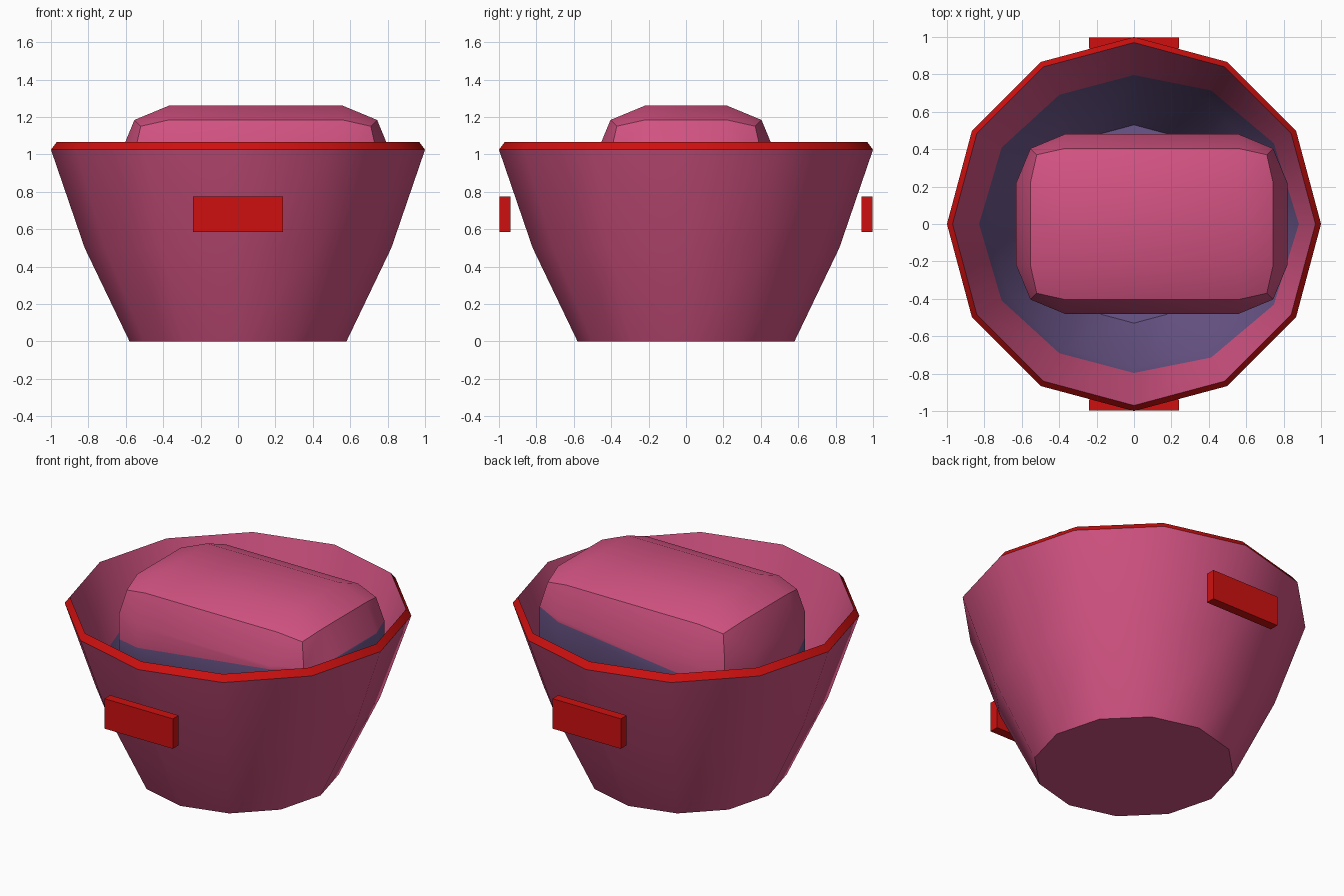
import bpy, bmesh
from math import sin, cos, tau, radians
from mathutils import Vector

cube = bpy.data.objects.get("Cube")
if cube:
    bpy.data.objects.remove(cube)


def material(name, rgb):
    m = bpy.data.materials.new(name)
    m.use_nodes = True
    m.diffuse_color = (*rgb, 1)
    m.node_tree.nodes["Principled BSDF"].inputs["Base Color"].default_value = (*rgb, 1)
    return m


PINK, PURPLE, RED = range(3)
MATERIALS = [
    material("pink", (0.64, 0.085, 0.22)),
    material("dusky purple", (0.147, 0.093, 0.25)),
    material("red", (0.62, 0.005, 0.005)),
]
SIDES = 12


def finish(name, bm, smooth=True):
    bmesh.ops.recalc_face_normals(bm, faces=bm.faces)
    mesh = bpy.data.meshes.new(name)
    bm.to_mesh(mesh)
    bm.free()
    for m in MATERIALS:
        mesh.materials.append(m)
    obj = bpy.data.objects.new(name, mesh)
    bpy.context.collection.objects.link(obj)
    if smooth:
        bpy.ops.object.select_all(action='DESELECT')
        obj.select_set(True)
        bpy.context.view_layer.objects.active = obj
        bpy.ops.object.shade_smooth_by_angle(angle=radians(40))
    return obj


def block(size, centre):
    bm = bmesh.new()
    bmesh.ops.create_cube(bm, size=1)
    bmesh.ops.scale(bm, vec=size, verts=bm.verts)
    bmesh.ops.translate(bm, vec=centre, verts=bm.verts)
    return bm


# Bucket: twelve-sided shell, from the base up over the rim and down inside
def level(radius, z):
    return lambda a: (radius, z)


def inner_line(a):
    # Uneven colour line on the inner wall, higher towards the ends of the block
    z = 0.575 + 0.165 * cos(a) ** 2 + 0.075 * cos(a)
    return 0.77 + (z - 0.5) * 0.354, z


rings = [level(0.58, 0), level(0.82, 0.5), level(1.0, 1.025), level(0.97, 1.065),
         inner_line, level(0.77, 0.5), level(0.53, 0.03)]
band_colours = [PINK, PINK, RED, PINK, PURPLE, PURPLE]

bm = bmesh.new()
loops = []
for ring in rings:
    loop = []
    for i in range(SIDES):
        a = tau * i / SIDES
        r, z = ring(a)
        loop.append(bm.verts.new((r * cos(a), r * sin(a), z)))
    loops.append(loop)
for lower, upper, colour in zip(loops, loops[1:], band_colours):
    for i in range(SIDES):
        j = (i + 1) % SIDES
        bm.faces.new((lower[i], lower[j], upper[j], upper[i])).material_index = colour
bm.faces.new(loops[0]).material_index = PINK
bm.faces.new(loops[-1]).material_index = PURPLE
finish("bucket", bm)

# Rounded block resting in the bucket, purple below a slanted line
bm = block((1.45, 0.96, 0.76), (0.095, 0, 0.88))
bmesh.ops.bevel(bm, geom=bm.edges[:], offset=0.26, segments=2, profile=0.5,
                affect='EDGES')
point, normal = Vector((0, 0, 0.91)), Vector((-0.12, 0, 1))
bmesh.ops.bisect_plane(bm, geom=bm.verts[:] + bm.edges[:] + bm.faces[:],
                       plane_co=point, plane_no=normal)
for f in bm.faces:
    below = (f.calc_center_median() - point).dot(normal) < 0
    f.material_index = PURPLE if below else PINK
finish("rounded_block", bm)

# Handle plates on front and back
for name, side in (("front_handle", -1), ("back_handle", 1)):
    bm = block((0.48, 0.058, 0.19), (0, side * 0.967, 0.68))
    for f in bm.faces:
        f.material_index = RED
    finish(name, bm, smooth=False)
